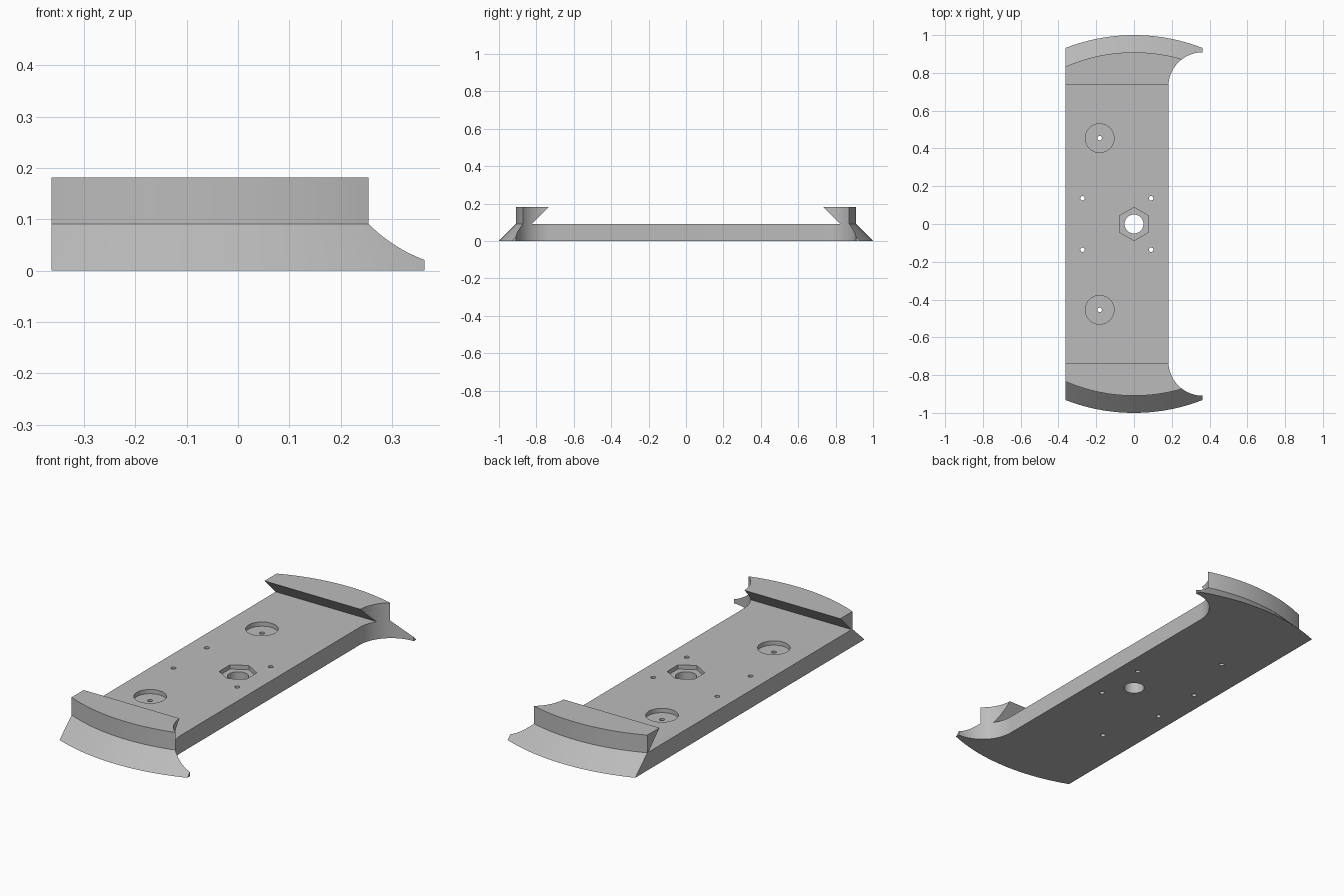
import bpy, bmesh
from math import cos, sin, pi

cube = bpy.data.objects.get("Cube")
if cube:
    bpy.data.objects.remove(cube, do_unlink=True)

U = 1 / 11            # module: plate thickness
HALF_W = 4 * U        # half width of the plate ends

grey = bpy.data.materials.new("matte_grey")
grey.use_nodes = True
grey.diffuse_color = (0.5, 0.5, 0.5, 1)
grey.node_tree.nodes["Principled BSDF"].inputs["Base Color"].default_value = (0.5, 0.5, 0.5, 1)


def loft(name, rings):
    """Closed solid through matching rings of points."""
    bm = bmesh.new()
    loops = [[bm.verts.new(p) for p in ring] for ring in rings]
    for a, b in zip(loops, loops[1:]):
        for i in range(len(a)):
            j = (i + 1) % len(a)
            bm.faces.new((a[i], a[j], b[j], b[i]))
    bm.faces.new(loops[0])
    bm.faces.new(loops[-1])
    bmesh.ops.recalc_face_normals(bm, faces=bm.faces)
    mesh = bpy.data.meshes.new(name)
    bm.to_mesh(mesh)
    bm.free()
    mesh.materials.append(grey)
    obj = bpy.data.objects.new(name, mesh)
    bpy.context.collection.objects.link(obj)
    return obj


def ring(r, z, n, x=0, y=0):
    return [(x + r * cos(pi / 2 + 2 * pi * i / n), y + r * sin(pi / 2 + 2 * pi * i / n), z)
            for i in range(n)]


def drill(x, y, r, z, n):
    return loft("drill_cutter", [ring(r, h, n, x, y) for h in (z, 0.3)])


def cut(obj, tool, operation="DIFFERENCE"):
    tool.hide_render = True
    mod = obj.modifiers.new("cut", "BOOLEAN")
    mod.operation, mod.solver, mod.object = operation, "EXACT", tool
    bpy.context.view_layer.objects.active = obj
    bpy.ops.object.modifier_apply(modifier=mod.name)
    bpy.data.objects.remove(tool, do_unlink=True)


# Round blank: sloped lower rim, straight upper rim
plate = loft("slotted_base_plate", [ring(r, z, 256) for r, z in
                                    ((1, 0), (1 - U, U), (1 - U, 2 * U))])

# Plan outline with the concave corners on the left side
corner = [(HALF_W - 2 * U * sin(a), 8 * U + 2 * U * cos(a))
          for a in (pi / 2 * i / 24 for i in range(25))]
half = [(-HALF_W, 1.1), (HALF_W, 1.1)] + corner
outline = half + [(x, -y) for x, y in reversed(half)]
cut(plate, loft("outline_cutter", [[(x, y, z) for x, y in outline] for z in (-0.1, 0.3)]),
    "INTERSECT")

# Dovetail channel between the two end lips
top, bottom = 0.715, 0.826
channel = [(-top, U + bottom - top), (-bottom, U), (bottom, U), (top, U + bottom - top)]
cut(plate, loft("channel_cutter", [[(x, y, z) for y, z in channel] for x in (-1, 1)]))

# Hexagonal nut pocket and central bore
cut(plate, drill(0, 0, 0.088, U - 0.022, 6))
cut(plate, drill(0, 0, 0.05, -0.1, 48))

# Round pockets with pilot holes, and the four screw holes
for side in (-1, 1):
    y = side * 5 * U
    cut(plate, drill(-2 * U, y, 0.076, U - 0.022, 64))
    cut(plate, drill(-2 * U, y, 0.012, -0.1, 20))
    for x in (-3 * U, U):
        cut(plate, drill(x, side * 1.5 * U, 0.012, -0.1, 20))

bpy.ops.object.select_all(action="DESELECT")
plate.select_set(True)
bpy.context.view_layer.objects.active = plate
bpy.ops.object.shade_smooth_by_angle()
